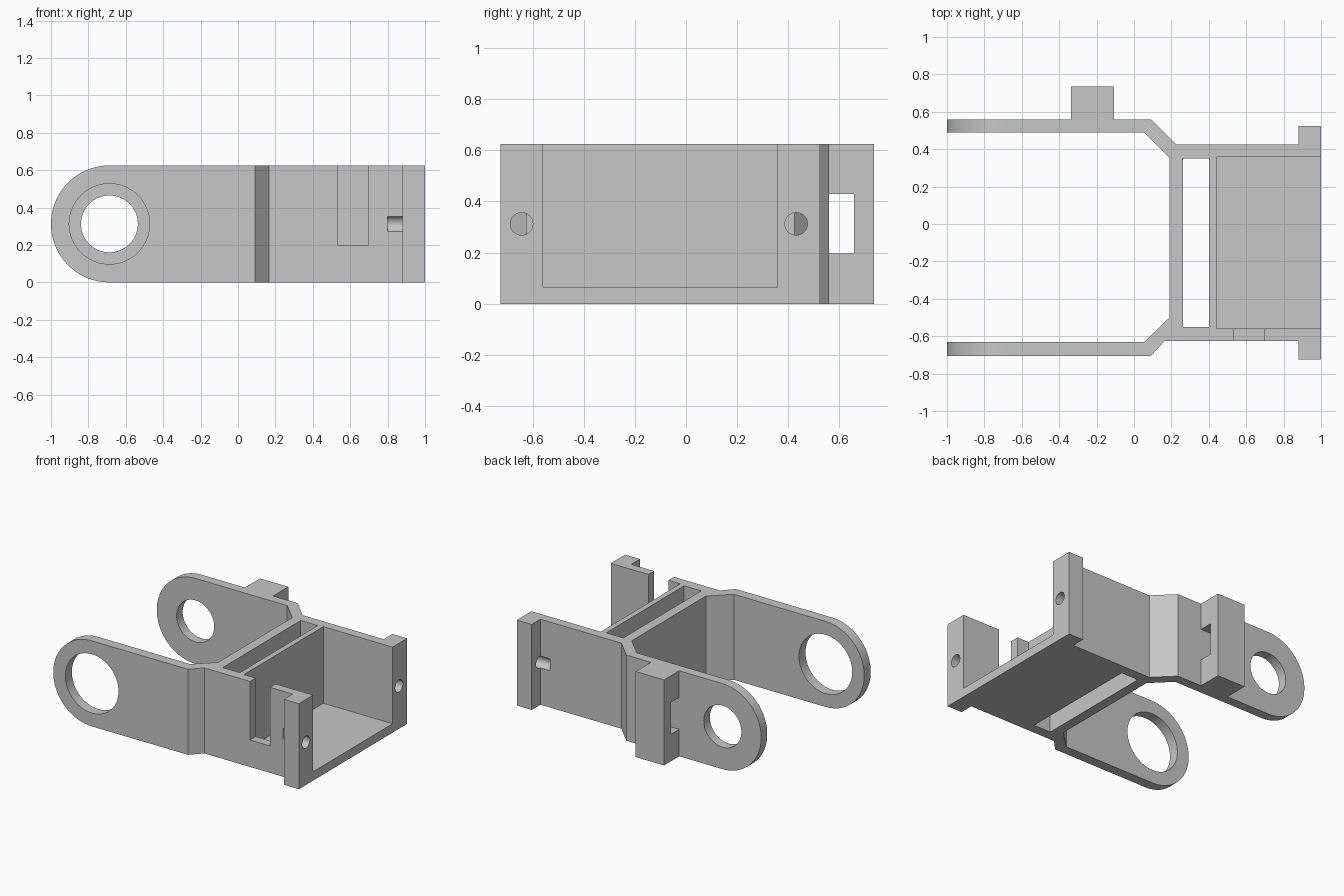
import bpy, bmesh, math

cube = bpy.data.objects.get("Cube")
if cube:
    bpy.data.objects.remove(cube, do_unlink=True)

grey = bpy.data.materials.new("plain_grey")
grey.use_nodes = True
COLOUR = (0.57, 0.57, 0.57, 1)
grey.diffuse_color = COLOUR
grey.node_tree.nodes["Principled BSDF"].inputs["Base Color"].default_value = COLOUR

HEIGHT = 0.625
MID = HEIGHT / 2
PIVOT = -1 + MID
PLACE = {"x": lambda a, b, t: (t, a, b),
         "y": lambda a, b, t: (a, t, b),
         "z": lambda a, b, t: (a, b, t)}


def prism(name, points, axis, low, high):
    """Extrude a flat profile along an axis."""
    bm = bmesh.new()
    face = bm.faces.new([bm.verts.new(PLACE[axis](a, b, low)) for a, b in points])
    extruded = bmesh.ops.extrude_face_region(bm, geom=[face])["geom"]
    bmesh.ops.translate(bm, vec=PLACE[axis](0, 0, high - low),
                        verts=[v for v in extruded if isinstance(v, bmesh.types.BMVert)])
    # The source face must remain as the closing cap
    if not face.is_valid or len(bm.faces) < len(points) + 2:
        bmesh.ops.holes_fill(bm, edges=bm.edges[:])
    bmesh.ops.recalc_face_normals(bm, faces=bm.faces[:])
    mesh = bpy.data.meshes.new(name)
    bm.to_mesh(mesh)
    bm.free()
    mesh.materials.append(grey)
    obj = bpy.data.objects.new(name, mesh)
    bpy.context.collection.objects.link(obj)
    return obj


def rect(a0, a1, b0, b1):
    return [(a0, b0), (a1, b0), (a1, b1), (a0, b1)]


def arc(a, b, radius, start=0, sweep=360, steps=64):
    count = steps if sweep == 360 else steps + 1
    angles = [math.radians(start + sweep * i / steps) for i in range(count)]
    return [(a + radius * math.cos(t), b + radius * math.sin(t)) for t in angles]


def combine(target, tool, operation="DIFFERENCE"):
    tool.hide_render = True
    mod = target.modifiers.new(tool.name, "BOOLEAN")
    mod.operation = operation
    mod.solver = "EXACT"
    mod.object = tool
    bpy.context.view_layer.objects.active = target
    bpy.ops.object.modifier_apply(modifier=mod.name)
    bpy.data.objects.remove(tool, do_unlink=True)


# Frame plan: two arms, angled shoulders, box walls and end flanges
plan = [(-1.1, 0.56), (0.09, 0.56), (0.225, 0.425), (0.88, 0.425), (0.88, 0.525),
        (1, 0.525), (1, -0.725), (0.88, -0.725), (0.88, -0.625), (0.165, -0.625),
        (0.09, -0.705), (-1.1, -0.705), (-1.1, -0.63), (0.055, -0.63),
        (0.19, -0.5), (0.19, 0.355), (0.055, 0.49), (-1.1, 0.49)]
frame = prism("frame", plan, "z", -0.1, 0.8)

# Side outline that rounds the arm ends
side = arc(PIVOT, MID, MID, 90, 180) + [(1.2, 0), (1.2, HEIGHT)]
combine(frame, prism("side_outline", side, "y", -1, 1), "INTERSECT")

# Open tray, through slot and notch in the front wall
combine(frame, prism("tray", rect(0.44, 1.1, -0.56, 0.357), "z", 0.065, 0.9))
combine(frame, prism("slot", rect(0.262, 0.40, -0.55, 0.35), "z", -0.2, 0.9))
combine(frame, prism("notch", rect(0.535, 0.695, 0.197, 0.9), "y", -0.68, -0.5))

# Arm holes: large in front, small behind
combine(frame, prism("front_bore", arc(PIVOT, MID, 0.215), "y", -0.8, -0.5))
combine(frame, prism("rear_bore", arc(PIVOT, MID, 0.152), "y", 0.4, 0.65))

# Flange screw holes that run on into the side walls
for y in (-0.643, 0.431):
    combine(frame, prism("screw_hole", arc(y, MID, 0.044, steps=32), "x", 0.80, 1.1))

# Bridge on the rear arm with a passage along the arm
bridge = [(0.56, 0), (0.735, 0), (0.735, HEIGHT), (0.56, HEIGHT),
          (0.56, 0.43), (0.657, 0.43), (0.657, 0.197), (0.56, 0.197)]
clip = prism("rear_bridge", bridge, "x", -0.337, -0.108)

# Smooth bores and round ends, sharp corners
bpy.ops.object.select_all(action="DESELECT")
for obj in (frame, clip):
    obj.select_set(True)
bpy.context.view_layer.objects.active = frame
bpy.ops.object.shade_smooth_by_angle(angle=math.radians(30))
